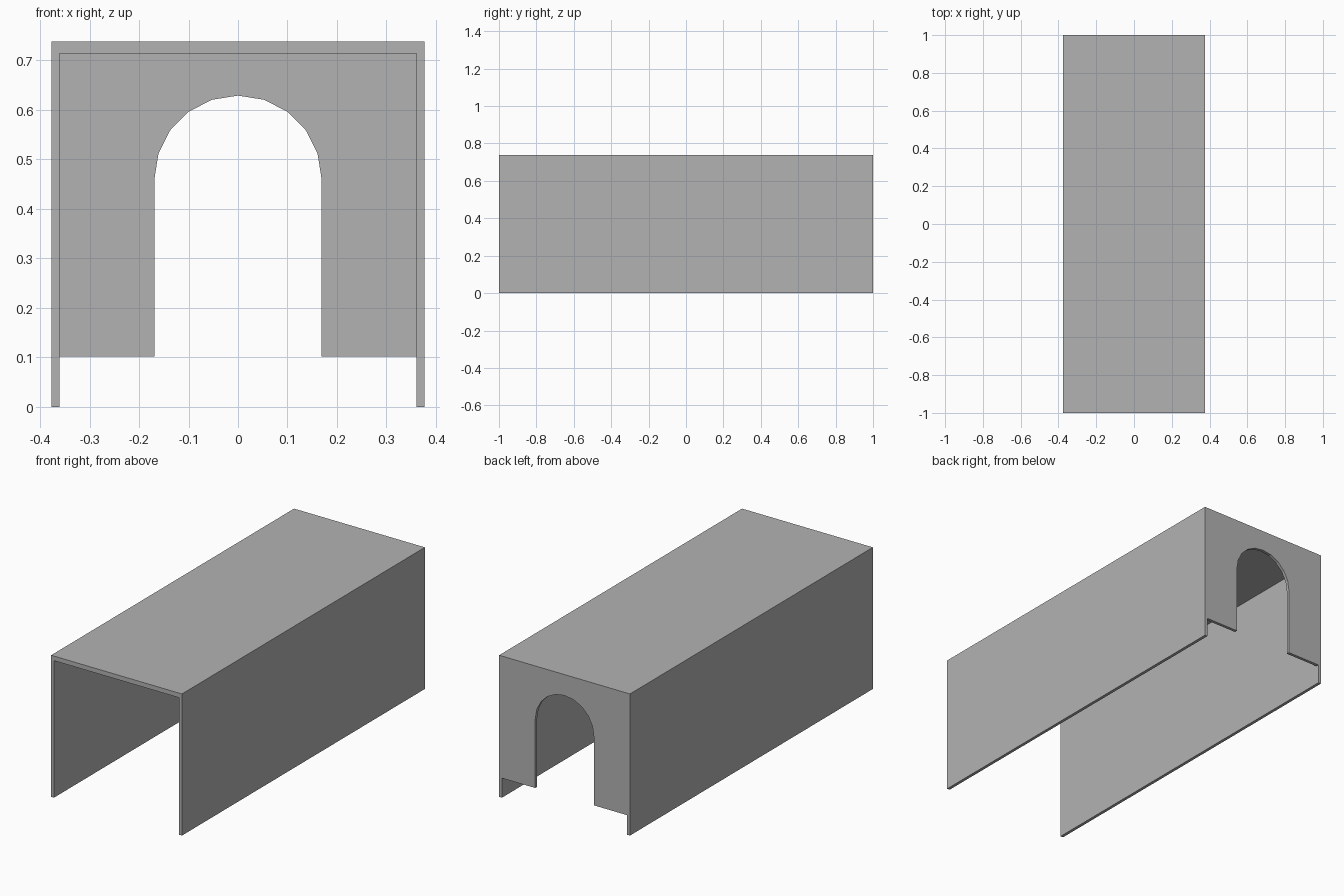
import bpy
import bmesh
from math import sin, cos, pi

cube = bpy.data.objects.get("Cube")
if cube:
    bpy.data.objects.remove(cube, do_unlink=True)

# Single plain grey
grey = bpy.data.materials.new("plain_grey")
grey.use_nodes = True
colour = (0.45, 0.45, 0.45, 1)
grey.diffuse_color = colour
grey.node_tree.nodes["Principled BSDF"].inputs["Base Color"].default_value = colour

HALF_WIDTH, INNER = 0.377, 0.361
TOP, CEILING = 0.738, 0.714
BACK, WALL = 1.0, 0.016


def extruded_profile(name, outline, y0, y1):
    """Extrude a closed x-z outline from y0 to y1."""
    bm = bmesh.new()
    face = bm.faces.new([bm.verts.new((x, y0, z)) for x, z in outline])
    result = bmesh.ops.extrude_face_region(bm, geom=[face])
    moved = [v for v in result["geom"] if isinstance(v, bmesh.types.BMVert)]
    bmesh.ops.translate(bm, verts=moved, vec=(0, y1 - y0, 0))
    bmesh.ops.recalc_face_normals(bm, faces=bm.faces)
    mesh = bpy.data.meshes.new(name)
    bm.to_mesh(mesh)
    bm.free()
    mesh.materials.append(grey)
    obj = bpy.data.objects.new(name, mesh)
    bpy.context.collection.objects.link(obj)
    return obj


def mirrored(half):
    """Complete a right-half outline with its left half."""
    return half + [(-x, z) for x, z in reversed(half)]


# Side walls and roof as one U-shaped shell
shell = mirrored([(INNER, CEILING), (INNER, 0), (HALF_WIDTH, 0), (HALF_WIDTH, TOP)])
extruded_profile("walls_and_roof", shell, -BACK, BACK)

# Back panel with an arched doorway, raised above the ground
RADIUS, SPRING, SILL, STEPS = 0.169, 0.46, 0.102, 10
arch = [(RADIUS * cos(pi * i / STEPS), SPRING + RADIUS * sin(pi * i / STEPS))
        for i in range(STEPS + 1)]
panel = arch + [(-RADIUS, SILL), (-INNER, SILL), (-INNER, CEILING),
                (INNER, CEILING), (INNER, SILL), (RADIUS, SILL)]
extruded_profile("arched_back_panel", panel, BACK - WALL, BACK)
